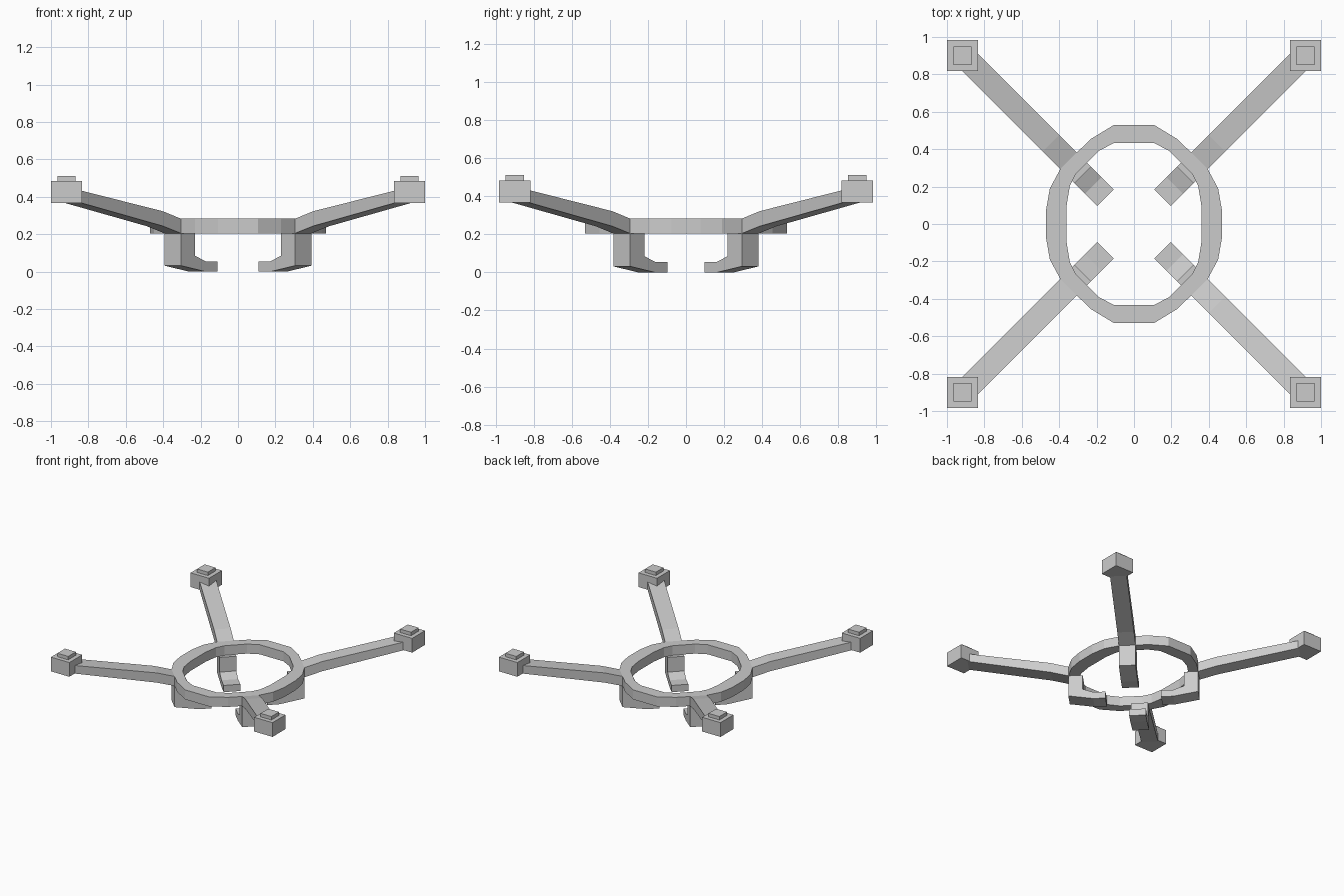
import bpy, bmesh

if "Cube" in bpy.data.objects:
    bpy.data.objects.remove(bpy.data.objects["Cube"])

S = 0.5 ** 0.5


def make(name, verts, faces, mirror=True):
    mesh = bpy.data.meshes.new(name)
    bm = bmesh.new()
    vs = [bm.verts.new(v) for v in verts]
    for f in faces:
        bm.faces.new([vs[i] for i in f])
    bmesh.ops.recalc_face_normals(bm, faces=bm.faces)
    bm.to_mesh(mesh)
    bm.free()
    ob = bpy.data.objects.new(name, mesh)
    bpy.context.collection.objects.link(ob)
    if mirror:  # one corner becomes four
        m = ob.modifiers.new("four_corners", 'MIRROR')
        m.use_axis = (True, True, False)
        m.use_mirror_merge = False
    return ob


def diagonal_prism(name, profile, width=0.125):
    """Profile of (diagonal position, z) points extruded across the diagonal."""
    n, h = len(profile), width / 2 * S
    verts = [(t + 0.006 + s * h, t - 0.006 - s * h, z) for s in (-1, 1) for t, z in profile]
    faces = [range(n), range(n, 2 * n)]
    faces += [(i, (i + 1) % n, (i + 1) % n + n, i + n) for i in range(n)]
    return make(name, verts, faces)


def box(name, cx, cy, half, z0, z1):
    corners = [(-1, -1), (1, -1), (1, 1), (-1, 1)]
    verts = [(cx + a * half, cy + b * half, z) for z in (z0, z1) for a, b in corners]
    faces = [range(4), range(4, 8)] + [(i, (i + 1) % 4, (i + 1) % 4 + 4, i + 4) for i in range(4)]
    return make(name, verts, faces)


def full_loop(q):
    """Quarter outline mirrored into a closed loop."""
    half = q + [(-x, y) for x, y in reversed(q)]
    return half + [(x, -y) for x, y in reversed(half)]


# Central faceted ring
outer = full_loop([(.47, .075), (.45, .19), (.394, .294), (.306, .382), (.23, .455), (.107, .53)])
inner = full_loop([(.36, .10), (.343, .205), (.31, .27), (.25, .33), (.19, .39), (.107, .433)])
n = len(outer)
loops = [(outer, .205), (outer, .283), (inner, .283), (inner, .205)]
make("ring", [(x, y, z) for lp, z in loops for x, y in lp],
     [(k * n + i, k * n + (i + 1) % n, (k + 1) % 4 * n + (i + 1) % n, (k + 1) % 4 * n + i)
      for k in range(4) for i in range(n)], mirror=False)

# Rising arms
diagonal_prism("arms", [(.344, .205), (.438, .243), (.90, .374), (.90, .439), (.438, .322), (.344, .283)])

# Hooked claws under the ring
diagonal_prism("claws", [(.344, .205), (.344, .032), (.212, .0), (.147, .0), (.147, .055),
                         (.212, .055), (.268, .085), (.268, .205)])

# Square end pads with small raised caps
box("end_pads", .917, .90, .083, .368, .484)
box("pad_caps", .917, .90, .049, .484, .512)
